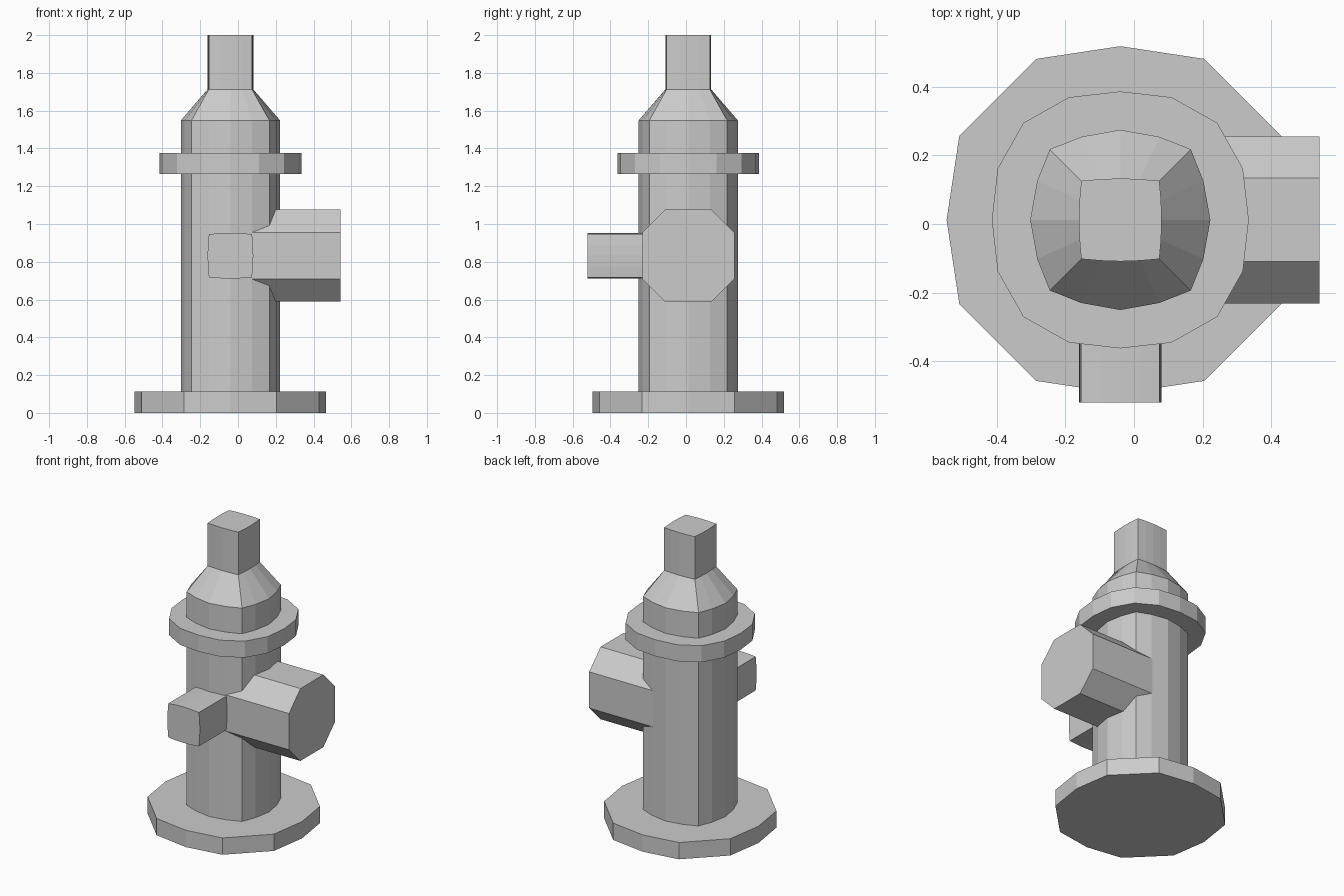
import bpy
from mathutils import Vector

if "Cube" in bpy.data.objects:
    bpy.data.objects.remove(bpy.data.objects["Cube"])

X, Y, Z = Vector((1, 0, 0)), Vector((0, 1, 0)), Vector((0, 0, 1))
CX, CY, OUTLET_Z = -0.04, 0.012, 0.832


def four_fold(quarter):
    """Repeat a quarter outline around the centre, anticlockwise."""
    outline = []
    for _ in range(4):
        outline += quarter
        quarter = [(-b, a) for a, b in quarter]
    return outline


def loft(name, origin, u, v, sections):
    """Closed solid through (distance, outline) sections along u x v."""
    w = u.cross(v)
    n = len(sections[0][1])
    verts = [origin + u * a + v * b + w * d for d, outline in sections for a, b in outline]
    faces = [list(range(n))[::-1]]
    for k in range(len(sections) - 1):
        s = k * n
        faces += [(s + i, s + (i + 1) % n, s + n + (i + 1) % n, s + n + i) for i in range(n)]
    faces.append(list(range(len(verts) - n, len(verts))))
    mesh = bpy.data.meshes.new(name)
    mesh.from_pydata(verts, [], faces)
    obj = bpy.data.objects.new(name, mesh)
    bpy.context.collection.objects.link(obj)
    return obj


# Cross-sections
base = four_fold([(0.507, 0), (0.47, 0.245), (0.245, 0.47)])
flange = four_fold([(0.375, 0), (0.358, 0.15), (0.283, 0.283), (0.15, 0.358)])
barrel = four_fold([(0.263, 0), (0.2425, 0.114), (0.206, 0.206), (0.114, 0.2425)])
stem = four_fold([(0.121, 0), (0.119, 0.058), (0.114, 0.114), (0.058, 0.119)])
octagon = four_fold([(0.2435, -0.122), (0.2435, 0.122)])

# Upright parts: foot, barrel with sloped bonnet and square nut, collar
foot = Vector((CX, CY, 0))
loft("base_plate", foot, X, Y, [(0, base), (0.113, base)])
loft("barrel_and_top_nut", foot, X, Y,
     [(0.113, barrel), (1.548, barrel), (1.713, stem), (2.0, stem)])
loft("collar", foot, X, Y, [(1.265, flange), (1.376, flange)])

# Outlets: large octagonal one to the right, small square one to the front
hub = Vector((CX, CY, OUTLET_Z))
loft("side_outlet", hub, Y, Z, [(0.1, octagon), (0.542 - CX, octagon)])
loft("front_outlet", hub, X, Z, [(0.2, stem), (0.521 + CY, stem)])
